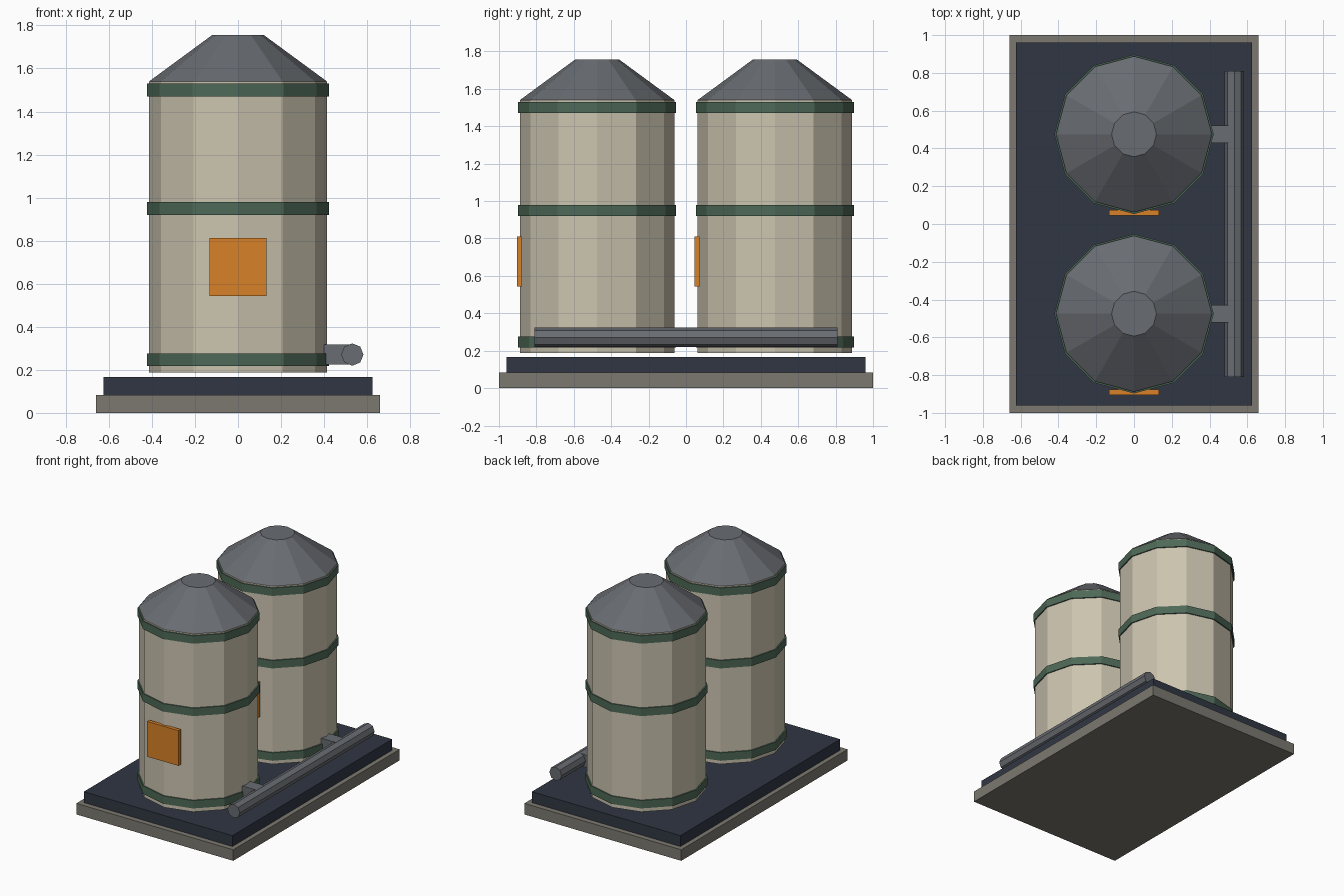
import bpy, math

if "Cube" in bpy.data.objects:
    bpy.data.objects.remove(bpy.data.objects["Cube"])

def mat(name, rgb):
    m = bpy.data.materials.new(name)
    m.diffuse_color = (*rgb, 1)
    m.use_nodes = True
    m.node_tree.nodes["Principled BSDF"].inputs["Base Color"].default_value = m.diffuse_color
    return m

STONE = mat("stone", (0.20, 0.19, 0.16))
DARK = mat("dark_slab", (0.03, 0.037, 0.055))
BEIGE = mat("beige_wall", (0.60, 0.55, 0.43))
GREEN = mat("green_band", (0.075, 0.14, 0.095))
METAL = mat("grey_metal", (0.14, 0.15, 0.165))
ORANGE = mat("orange_panel", (0.68, 0.22, 0.02))

def finish(name, m):
    o = bpy.context.object
    o.name = name
    o.data.materials.append(m)
    return o

def box(name, m, x, y, z):
    """Box from (min, max) ranges."""
    bpy.ops.mesh.primitive_cube_add(size=1, location=[sum(r) / 2 for r in (x, y, z)])
    o = finish(name, m)
    o.scale = [r[1] - r[0] for r in (x, y, z)]
    bpy.ops.object.transform_apply(location=False, rotation=False, scale=True)

def drum(name, m, y, z0, z1, r0, r1):
    """Twelve-sided upright cylinder or tapered cone."""
    bpy.ops.mesh.primitive_cone_add(vertices=12, radius1=r0, radius2=r1, depth=z1 - z0,
                                    location=(0, y, (z0 + z1) / 2))
    finish(name, m)

# Stepped base
box("base_plinth", STONE, (-0.66, 0.66), (-1, 1), (0, 0.084))
box("base_slab", DARK, (-0.625, 0.625), (-0.96, 0.96), (0.084, 0.167))

# Two tanks with roof, bands, front panel and outlet
for side, y in (("front", -0.475), ("back", 0.475)):
    drum(side + "_tank_body", BEIGE, y, 0.187, 1.54, 0.413, 0.413)
    drum(side + "_tank_roof", METAL, y, 1.54, 1.756, 0.413, 0.119)
    for i, z in enumerate((0.247, 0.949, 1.50)):
        drum(f"{side}_tank_band_{i + 1}", GREEN, y, z - 0.03, z + 0.03, 0.422, 0.422)
    box(side + "_tank_panel", ORANGE, (-0.133, 0.133), (y - 0.429, y - 0.402), (0.544, 0.812))
    box(side + "_outlet", METAL, (0.397, 0.52), (y - 0.047, y + 0.047), (0.224, 0.318))

# Shared octagonal pipe along the right side
bpy.ops.mesh.primitive_cylinder_add(vertices=8, radius=0.052, depth=1.62,
                                    location=(0.531, 0, 0.271),
                                    rotation=(math.pi / 2, 0, 0))
finish("collector_pipe", METAL)
